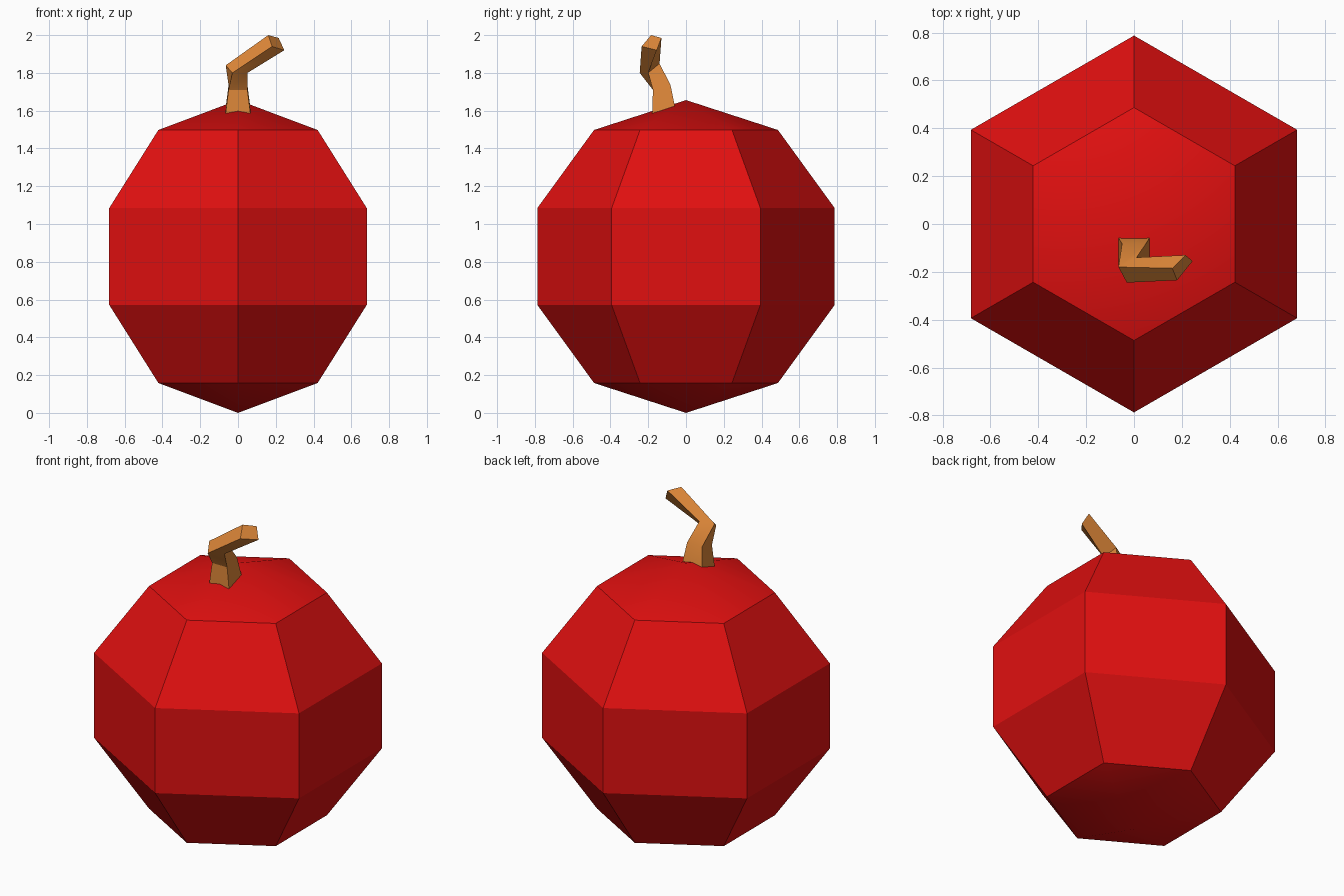
import bpy
import bmesh
import math

cube = bpy.data.objects.get("Cube")
if cube:
    bpy.data.objects.remove(cube, do_unlink=True)


def make_material(name, color):
    mat = bpy.data.materials.new(name)
    mat.use_nodes = True
    mat.diffuse_color = color
    mat.node_tree.nodes["Principled BSDF"].inputs["Base Color"].default_value = color
    return mat


def finish(name, bm, mat):
    bmesh.ops.recalc_face_normals(bm, faces=bm.faces)
    mesh = bpy.data.meshes.new(name)
    bm.to_mesh(mesh)
    bm.free()
    mesh.materials.append(mat)
    obj = bpy.data.objects.new(name, mesh)
    bpy.context.collection.objects.link(obj)
    bpy.ops.object.select_all(action='DESELECT')
    obj.select_set(True)
    bpy.context.view_layer.objects.active = obj
    bpy.ops.object.shade_smooth_by_angle(angle=math.radians(30))
    return obj


red = make_material("fruit red", (0.75, 0.005, 0.005, 1))
brown = make_material("stem brown", (0.72, 0.24, 0.04, 1))

# Fruit body: coarse six-sided sphere with a corner facing front
RADIUS = 0.828
bm = bmesh.new()
bmesh.ops.create_uvsphere(bm, u_segments=6, v_segments=5, radius=RADIUS)
# Turn so that one of the corners lies on the y axis
corner = max(bm.verts, key=lambda v: v.co.x ** 2 + v.co.y ** 2)
turn = math.pi / 2 - math.atan2(corner.co.y, corner.co.x)
c, s = math.cos(turn), math.sin(turn)
for v in bm.verts:
    x, y, z = v.co
    v.co = (c * x - s * y, s * x + c * y, z + RADIUS)
finish("fruit_body", bm, red)

# Stem: square sections rising, leaning forward, then bending to the left
sections = [
    [(-0.07, -0.18, 1.55), (0.07, -0.18, 1.55), (0.07, -0.05, 1.58), (-0.07, -0.05, 1.58)],
    [(-0.05, -0.175, 1.71), (0.05, -0.175, 1.71), (0.05, -0.082, 1.735), (-0.05, -0.082, 1.735)],
    [(-0.03, -0.245, 1.80), (0.05, -0.2, 1.80), (0.01, -0.14, 1.85), (-0.065, -0.18, 1.84)],
    [(0.18, -0.235, 1.94), (0.245, -0.155, 1.92), (0.215, -0.13, 1.985), (0.16, -0.185, 2.0)],
]
bm = bmesh.new()
rings = [[bm.verts.new(p) for p in section] for section in sections]
for low, high in zip(rings, rings[1:]):
    for i in range(4):
        j = (i + 1) % 4
        bm.faces.new((low[i], low[j], high[j], high[i]))
bm.faces.new(rings[0])
bm.faces.new(rings[-1])
finish("stem", bm, brown)
